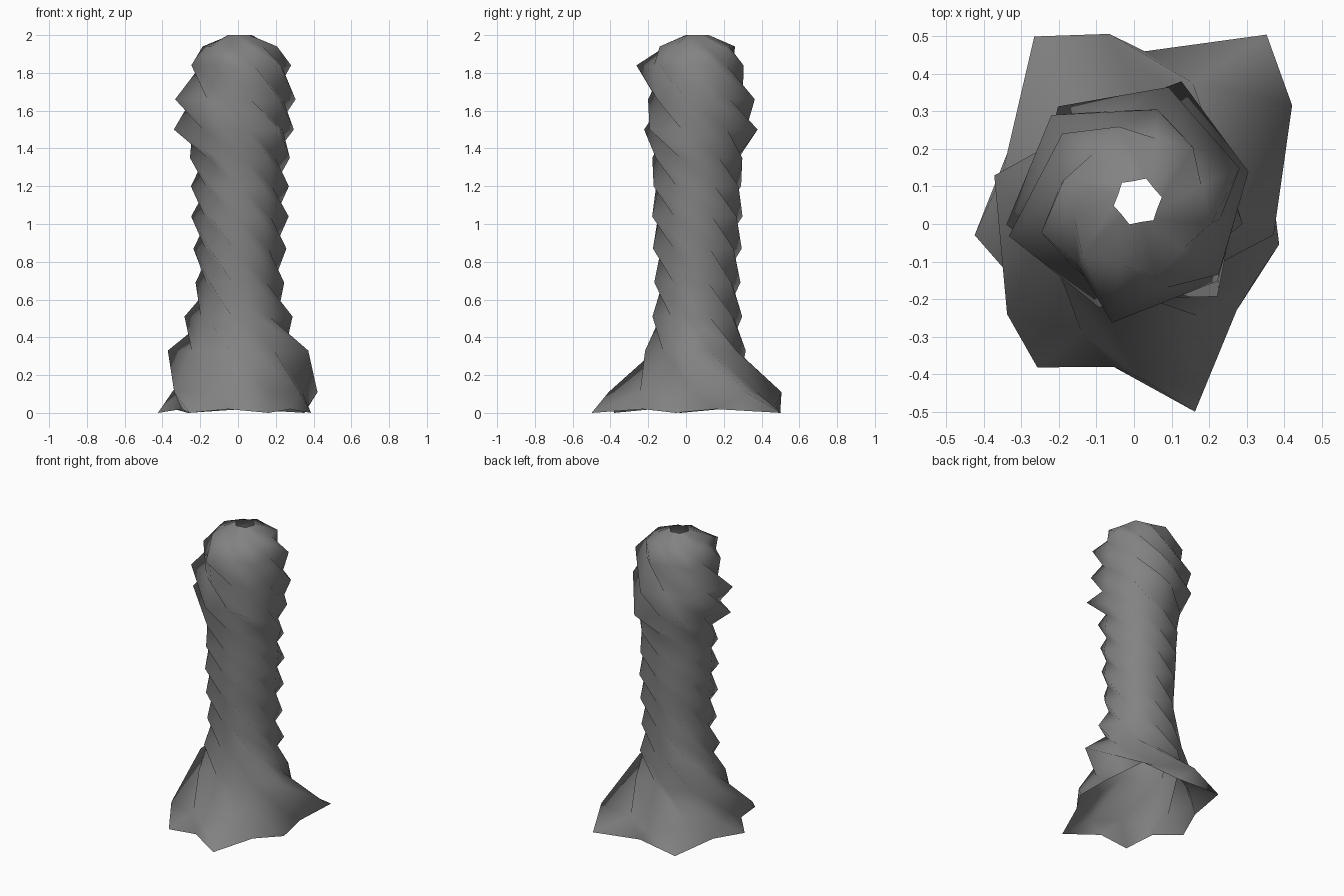
import bpy, bmesh, math

if "Cube" in bpy.data.objects:
    bpy.data.objects.remove(bpy.data.objects["Cube"])

N = 6            # number of twisted ridges
SKEW = (0, 3, 9, 1, -7, -3)      # uneven spread of the base spikes, degrees

# height, ridge angle (deg), centre x, centre y, skew amount, ridge radii
rows = [
    (0.01, 55, 0.00, 0.00, 1.0, (0.615, 0.565, 0.425, 0.46, 0.525, 0.39)),
    (0.11, 36, 0.00, 0.01, 0.5, (0.52, 0.50, 0.37, 0.42, 0.42, 0.36)),
    (0.33, -12, 0.00, 0.05, 0.0, (0.38, 0.29, 0.28, 0.38, 0.28, 0.28)),
]
# height, ridge angle, ridge radii for the upper column and rounded head
column = [(0.51, -72, (0.25, 0.285, 0.25, 0.25, 0.30, 0.26)),
          (0.69, -132, (0.24,) * N), (0.87, -190, (0.25,) * N),
          (1.04, -247, (0.26,) * N), (1.20, -303, (0.26,) * N), (1.35, -356, (0.265,) * N),
          (1.50, -410, (0.33, 0.29, 0.34, 0.33, 0.355, 0.30)),
          (1.66, -465, (0.27, 0.30, 0.305, 0.315, 0.325, 0.355)),
          (1.84, -522, (0.27, 0.33, 0.29, 0.285, 0.25, 0.27)),
          (1.94, -556, (0.205,) * N), (2.00, -590, (0.065,) * N)]
for z, a, radii in column:
    rows.append((z, a, 0.01, 0.06, 0.0, radii))

# Twisted column shell, open at top and bottom
bm = bmesh.new()
rings = []
for z, ang, cx, cy, skew, radii in rows:
    ring = []
    for k in range(N):
        n = (k + 1) % N
        valley = (0.78 if z < 1.9 else 0.85) * (radii[k] + radii[n]) / 2
        shift = skew * SKEW[k]
        mid = skew * (SKEW[k] + SKEW[n]) / 2
        for off, r in ((shift, radii[k]), (30 + mid, valley)):
            a = math.radians(ang + 60 * k + off)
            # valleys of the bottom rim lift slightly, ridge tips rest on the floor
            zz = z - 0.01 if z == 0.01 and off < 20 else z + (0.01 if z == 0.01 else 0)
            ring.append(bm.verts.new((cx + r * math.cos(a), cy + r * math.sin(a), zz)))
    rings.append(ring)
for lo, hi in zip(rings, rings[1:]):
    for i in range(2 * N):
        j = (i + 1) % (2 * N)
        bm.faces.new((lo[i], lo[j], hi[j]))
        bm.faces.new((lo[i], hi[j], hi[i]))
for f in bm.faces:
    f.smooth = True

mesh = bpy.data.meshes.new("twisted_column")
bm.to_mesh(mesh)
bm.free()
obj = bpy.data.objects.new("twisted_column", mesh)
bpy.context.collection.objects.link(obj)

# Dark grey colour
mat = bpy.data.materials.new("dark_grey")
mat.diffuse_color = (0.225, 0.225, 0.225, 1)
mat.use_nodes = True
mat.node_tree.nodes["Principled BSDF"].inputs["Base Color"].default_value = mat.diffuse_color
mesh.materials.append(mat)
